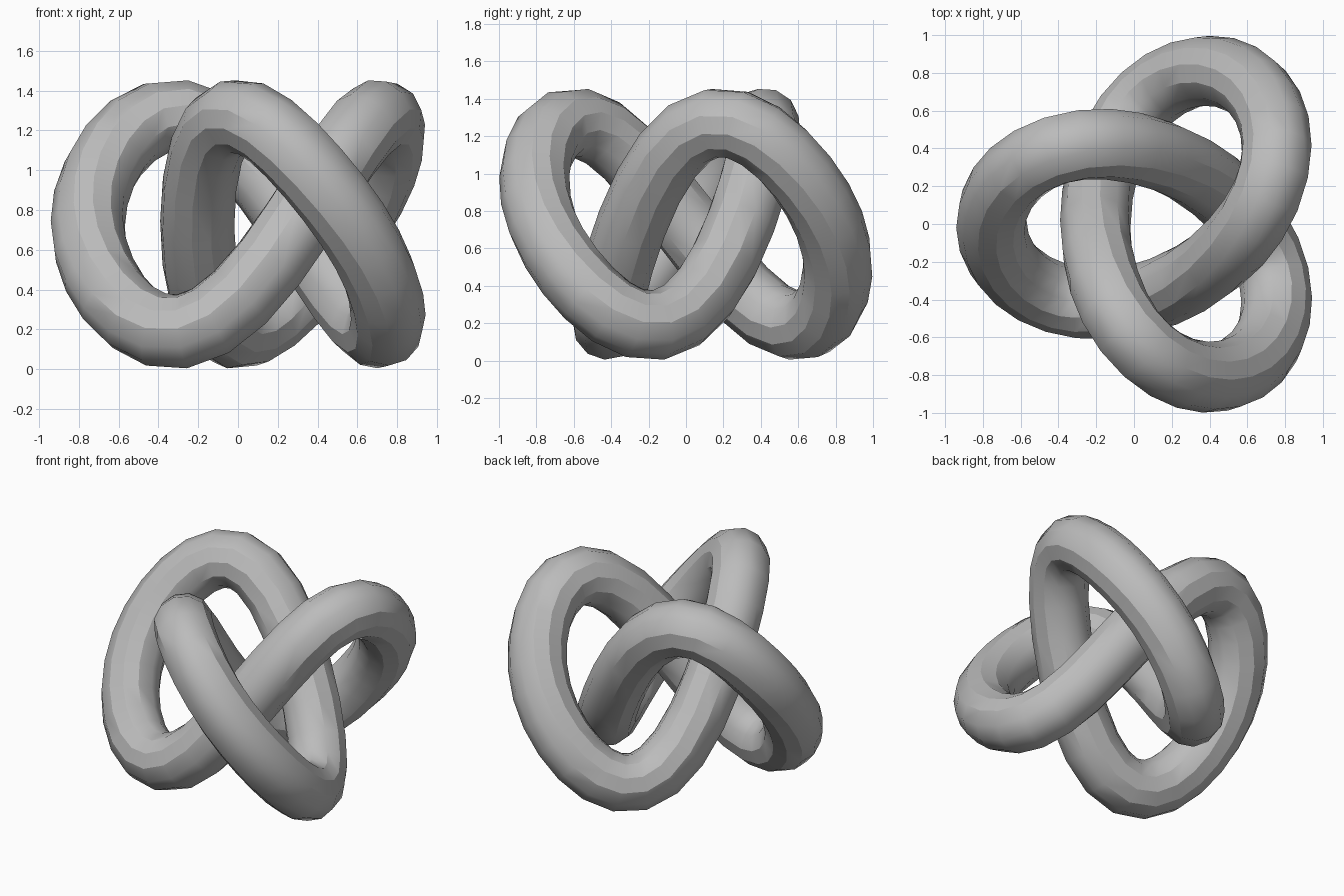
import bpy
from math import sin, cos, pi, radians

cube = bpy.data.objects.get("Cube")
if cube:
    bpy.data.objects.remove(cube, do_unlink=True)

SEGMENTS = 60          # rings along the knot
TUBE_RADIUS = 0.188
A, B = 0.275, 0.61     # small and large turning circles of the path
OFFSET_X, MID_Z, RISE = 0.13, 0.73, 0.53


def knot_point(t):
    """Centre line of a three-lobed knot."""
    return (OFFSET_X - (A * cos(t) + B * cos(2 * t)),
            B * sin(2 * t) - A * sin(t),
            MID_Z + RISE * (sin(3 * t) - 0.114 * sin(6 * t)))


# Plain grey material
grey = bpy.data.materials.new("plain_grey")
grey.use_nodes = True
colour = (0.5, 0.5, 0.5, 1.0)
grey.diffuse_color = colour
bsdf = next(n for n in grey.node_tree.nodes if n.type == 'BSDF_PRINCIPLED')
bsdf.inputs["Base Color"].default_value = colour

# Closed path with a twelve-sided round section
curve = bpy.data.curves.new("knot_tube", 'CURVE')
curve.dimensions = '3D'
curve.bevel_depth = TUBE_RADIUS
curve.bevel_resolution = 4
curve.twist_mode = 'MINIMUM'
spline = curve.splines.new('POLY')
spline.points.add(SEGMENTS - 1)
for i, point in enumerate(spline.points):
    point.co = (*knot_point(2 * pi * i / SEGMENTS), 1.0)
spline.use_cyclic_u = True
curve.materials.append(grey)

knot = bpy.data.objects.new("knot_tube", curve)
bpy.context.collection.objects.link(knot)

# Turn the tube into a mesh and shade it
bpy.ops.object.select_all(action='DESELECT')
knot.select_set(True)
bpy.context.view_layer.objects.active = knot
bpy.ops.object.convert(target='MESH')
bpy.ops.object.shade_smooth_by_angle(angle=radians(30))
